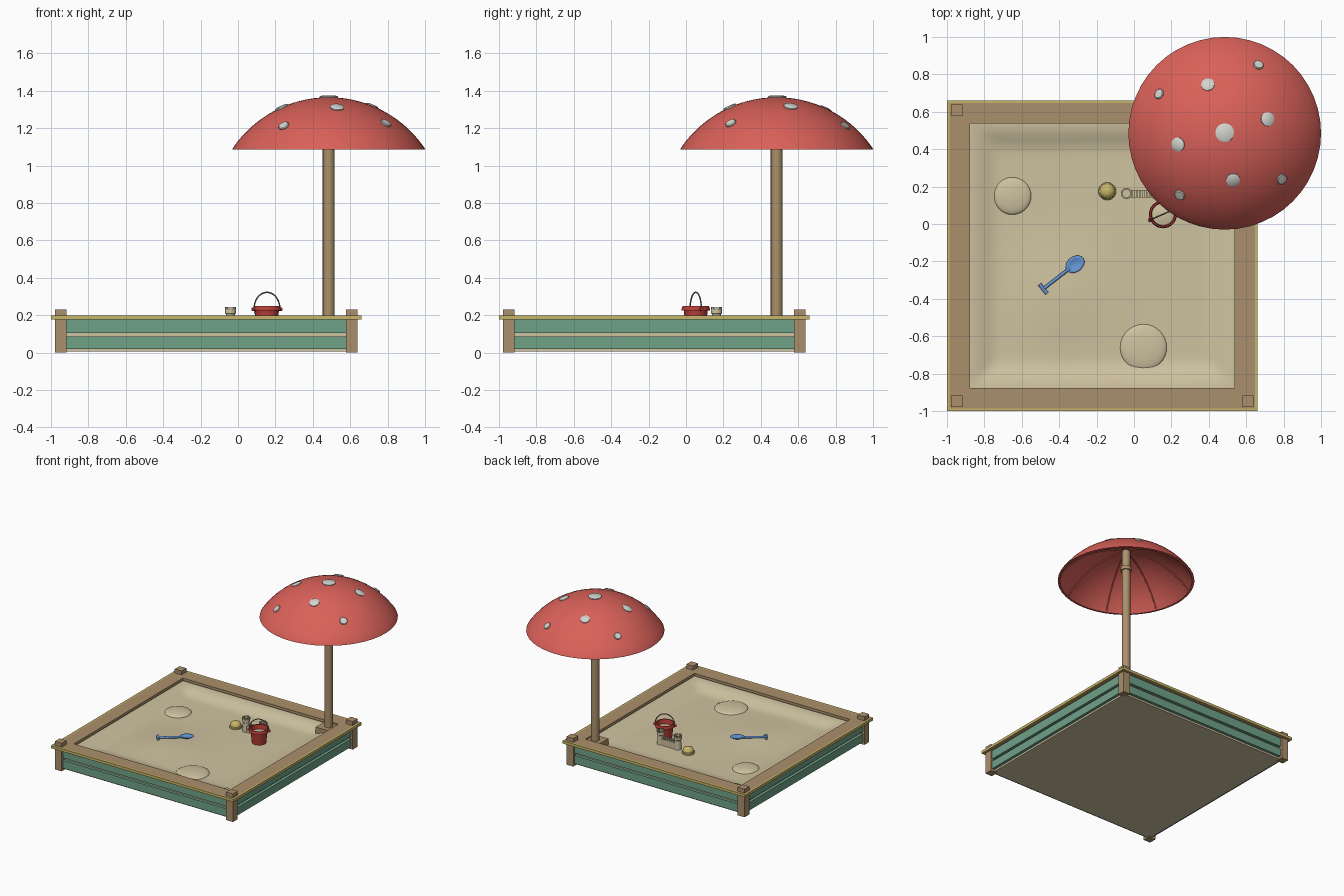
import bpy, bmesh, math
from mathutils import Vector

if "Cube" in bpy.data.objects:
    bpy.data.objects.remove(bpy.data.objects["Cube"])

def mat(name, r, g, b):
    m = bpy.data.materials.new(name)
    m.diffuse_color = (r, g, b, 1)
    m.use_nodes = True
    m.node_tree.nodes["Principled BSDF"].inputs["Base Color"].default_value = m.diffuse_color
    return m

RED = mat("canopy red", .70, .12, .10)
WHITE = mat("spot white", .66, .66, .62)
WOOD = mat("wood", .41, .28, .15)
GREEN = mat("plank green", .16, .36, .25)
YELLOW = mat("trim yellow", .58, .46, .14)
SAND = mat("sand", .62, .54, .35)
BLUE = mat("shovel blue", .13, .31, .68)
BUCKET = mat("bucket red", .50, .05, .04)
WIRE = mat("wire grey", .20, .17, .13)

def finish(name, bm, m, smooth=True):
    bmesh.ops.recalc_face_normals(bm, faces=bm.faces)
    me = bpy.data.meshes.new(name)
    bm.to_mesh(me)
    bm.free()
    ob = bpy.data.objects.new(name, me)
    bpy.context.collection.objects.link(ob)
    me.materials.append(m)
    if smooth:
        bpy.context.view_layer.objects.active = ob
        ob.select_set(True)
        bpy.ops.object.shade_smooth_by_angle(angle=math.radians(35))
        ob.select_set(False)
    return ob

def add_box(bm, x0, x1, y0, y1, z0, z1):
    vs = bmesh.ops.create_cube(bm, size=1)["verts"]
    for v in vs:
        v.co = Vector(((x0 + x1) / 2 + v.co.x * (x1 - x0), (y0 + y1) / 2 + v.co.y * (y1 - y0),
                       (z0 + z1) / 2 + v.co.z * (z1 - z0)))
    return vs

def box(name, m, *d):
    bm = bmesh.new()
    add_box(bm, *d)
    return finish(name, bm, m, False)

def lathe(name, profile, c, m, n=32):
    """Spin (radius, z) points about a vertical axis through c."""
    bm = bmesh.new()
    vs = [bm.verts.new((r, 0, z)) for r, z in profile]
    es = [bm.edges.new(p) for p in zip(vs, vs[1:])]
    bmesh.ops.spin(bm, geom=vs + es, cent=(0, 0, 0), axis=(0, 0, 1), angle=2 * math.pi, steps=n)
    bmesh.ops.remove_doubles(bm, verts=bm.verts, dist=1e-4)
    bmesh.ops.translate(bm, verts=bm.verts, vec=c)
    return finish(name, bm, m)

def tube(name, pts, r, m):
    cu = bpy.data.curves.new(name, "CURVE")
    cu.dimensions = "3D"
    cu.bevel_depth, cu.bevel_resolution, cu.use_fill_caps = r, 2, True
    sp = cu.splines.new("POLY")
    sp.points.add(len(pts) - 1)
    for p, q in zip(sp.points, pts):
        p.co = (*q, 1)
    cu.materials.append(m)
    ob = bpy.data.objects.new(name, cu)
    bpy.context.collection.objects.link(ob)

C = -.17  # centre of the box in x and y

def frame(name, m, inner, outer, z0, z1):
    """Square ring made of four mitred boards."""
    bm = bmesh.new()
    rings = [[bm.verts.new((C + sx * h, C + sy * h, z)) for sx, sy in ((-1, -1), (1, -1), (1, 1), (-1, 1))]
             for h, z in ((outer, z0), (outer, z1), (inner, z1), (inner, z0))]
    for i in range(4):
        a, b = rings[i], rings[(i + 1) % 4]
        for k in range(4):
            bm.faces.new((a[k], a[(k + 1) % 4], b[(k + 1) % 4], b[k]))
    return finish(name, bm, m, False)

# Wooden box: planks, rail, trim and corner posts
frame("lower_planks", GREEN, .770, .795, .02, .085)
frame("upper_planks", GREEN, .770, .795, .105, .176)
frame("seat_rail", WOOD, .707, .816, .176, .198)
frame("rail_trim", YELLOW, .815, .83, .176, .198)
for sx in (-1, 1):
    for sy in (-1, 1):
        x, y = C + sx * .778, C + sy * .778
        box("corner_post", WOOD, x - .031, x + .031, y - .031, y + .031, 0, .23)

# Sand body, banked up along the walls
def sand_z(x, y):
    def bank(d):
        t = min(max((d - .55) / .15, 0), 1)
        return t * t * (3 - 2 * t)
    edge = max(bank(abs(x - C)), bank(abs(y - C)))
    low = .128 + .018 * math.exp(-((x + .4) ** 2 + (y + .38) ** 2) / .06) + .004 * math.sin(5 * x + 1) * math.cos(4 * y)
    return low * (1 - edge) + .167 * edge

bm = bmesh.new()
bmesh.ops.create_grid(bm, x_segments=48, y_segments=48, size=.772)
for v in bm.verts:
    v.co.x += C
    v.co.y += C
    v.co.z = sand_z(v.co.x, v.co.y)
rim = [e for e in bm.edges if e.is_boundary]
ext = bmesh.ops.extrude_edge_only(bm, edges=rim)["geom"]
for v in ext:
    if isinstance(v, bmesh.types.BMVert):
        v.co.z = .005
bmesh.ops.contextual_create(bm, geom=[e for e in ext if isinstance(e, bmesh.types.BMEdge) and e.is_boundary])
finish("sand", bm, SAND)

# Low sand heaps
for x, y, r in ((-.65, .15, .10), (.05, -.66, .125)):
    z = sand_z(x, y)
    lathe("sand_heap", [(r * math.cos(a), .022 * math.sin(a)) for a in [i * math.pi / 16 for i in range(9)]],
          (x, y, z), SAND)

# Parasol pole with base block and collar
P = .485
box("pole_base", WOOD, .415, .555, .415, .555, .12, .188)
lathe("pole", [(0, .12), (.032, .12), (.032, 1.34), (0, 1.34)], (P, P, 0), WOOD, 16)
lathe("pole_collar", [(.03, 1.17), (.042, 1.17), (.042, 1.20), (.03, 1.20)], (P, P, 0), WOOD, 16)

# Domed canopy shell
R, ZC = .62, .745
A = math.asin(.512 / R)
outer = [(R * math.sin(A * i / 14), ZC + R * math.cos(A * i / 14)) for i in range(15)]
r2 = R - .018
inner = [(r2 * math.sin(A * i / 14), ZC + r2 * math.cos(A * i / 14)) for i in range(14, -1, -1)]
lathe("canopy", outer + [(.515, 1.087), (.50, 1.085)] + inner, (P, P, 0), RED, 48)
for k in range(8):
    t = k * math.pi / 4 + math.pi / 8
    rr = r2 - .003
    tube("canopy_rib", [(P + rr * math.sin(a) * math.cos(t), P + rr * math.sin(a) * math.sin(t), ZC + rr * math.cos(a))
                        for a in [A * (.06 + .92 * i / 8) for i in range(9)]], .005, RED)

# Canopy spots, laid along the dome
spots = [(.485, .488, .05), (.135, .695, .028), (.395, .745, .036), (.665, .85, .028), (.715, .56, .038),
         (.235, .425, .038), (.53, .235, .038), (.245, .155, .03), (.79, .24, .03)]
for x, y, r in spots:
    dx, dy = x - P, y - P
    n = Vector((dx, dy, math.sqrt(R * R - dx * dx - dy * dy))).normalized()
    ob = lathe("canopy_spot", [(0, -.012), (r, -.012), (r, .004), (r * .85, .008), (0, .010)], (0, 0, 0), WHITE, 20)
    ob.rotation_euler = n.to_track_quat("Z", "Y").to_euler()
    ob.location = Vector((P, P, ZC)) + n * R

# Bucket with sand, ears and wire handle
B = Vector((.155, .052, 0))
lathe("bucket", [(0, .12), (.052, .12), (.064, .225), (.075, .225), (.075, .235), (.070, .25), (.063, .25),
                 (.060, .22), (.050, .13), (0, .13)], B, BUCKET)
lathe("bucket_sand", [(0, .222), (.03, .220), (.061, .212)], B, SAND)
d = Vector((math.cos(.41), math.sin(.41), 0))
tube("bucket_handle", [B + d * (.075 * math.cos(a)) + Vector((0, 0, .236 + .086 * math.sin(a)))
                       for a in [math.pi * i / 20 for i in range(21)]], .004, WIRE)
for s in (-1, 1):
    tube("handle_ear", [B + d * s * .066 + Vector((0, 0, .232)), B + d * s * .086 + Vector((0, 0, .232))], .010, BUCKET)

# Sand castle: two towers joined by a notched wall
for cx in (-.04, .115):
    lathe("castle_tower", [(0, .1), (.028, .1), (.025, .205), (.030, .21), (.030, .232), (.021, .232), (.021, .222),
                           (0, .222)], (cx, .163, 0), SAND, 24)
    bm = bmesh.new()
    for k in range(8):
        vs = add_box(bm, .021, .030, -.006, .006, .230, .245)
        a = k * math.pi / 4
        for v in vs:
            x, y = v.co.x, v.co.y
            v.co.x = cx + x * math.cos(a) - y * math.sin(a)
            v.co.y = .163 + x * math.sin(a) + y * math.cos(a)
    finish("tower_merlons", bm, SAND, False)
bm = bmesh.new()
add_box(bm, -.03, .105, .143, .183, .1, .18)
for k in range(6):
    x = -.008 + k * .018
    add_box(bm, x, x + .010, .143, .183, .178, .192)
finish("castle_wall", bm, SAND, False)

# Yellow sand mould
lathe("sand_mould", [(0, .12), (.046, .12), (.047, .142), (.042, .146), (.040, .158), (.030, .172), (.016, .179),
                     (0, .181)], (-.143, .175, 0), YELLOW)

# Blue shovel lying on the sand
tip, end = Vector((-.315, -.215, .152)), Vector((-.485, -.347, .152))
u = (tip - end).normalized()
w = Vector((-u.y, u.x, 0))
ob = lathe("shovel_blade", [(0, -.006), (.7, -.003), (1, .006), (.95, .009), (.65, .002), (0, -.001)], (0, 0, 0), BLUE, 28)
ob.scale = (.055, .041, 1)
ob.rotation_euler = (0, 0, math.atan2(u.y, u.x))
ob.location = tip
tube("shovel_shaft", [tip - u * .035, end], .009, BLUE)
tube("shovel_grip", [end - w * .032, end + w * .032], .010, BLUE)
